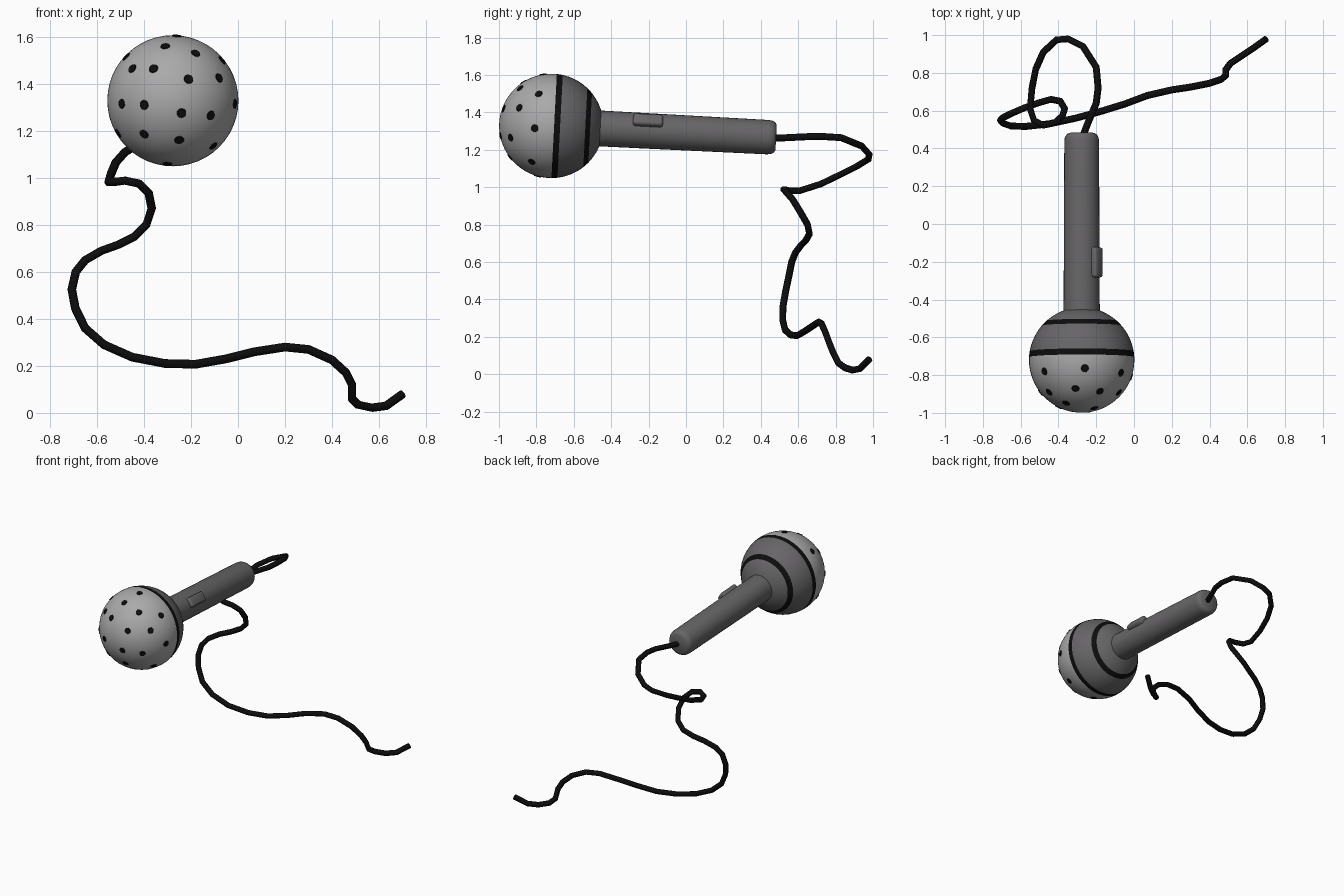
import bpy, bmesh, math
from mathutils import Matrix, Vector

if "Cube" in bpy.data.objects:
    bpy.data.objects.remove(bpy.data.objects["Cube"])


def material(name, rgb):
    m = bpy.data.materials.new(name)
    m.diffuse_color = (*rgb, 1)
    m.use_nodes = True
    m.node_tree.nodes["Principled BSDF"].inputs["Base Color"].default_value = m.diffuse_color
    return m


LIGHT = material("light grey", (0.40, 0.40, 0.40))
DARK = material("dark grey", (0.135, 0.13, 0.135))
BLACK = material("black", (0.004, 0.004, 0.004))

# Microphone frame: local +y runs from the head along the gently sloping handle
CENTRE = Vector((-0.277, -0.72, 1.328))
R = 0.279
FRAME = Matrix.Translation(CENTRE) @ Matrix.Rotation(-0.052, 4, 'X')


def finish(name, bm, mats, smooth=True):
    mesh = bpy.data.meshes.new(name)
    bm.to_mesh(mesh)
    bm.free()
    ob = bpy.data.objects.new(name, mesh)
    bpy.context.collection.objects.link(ob)
    for m in mats:
        mesh.materials.append(m)
    if smooth:
        bpy.ops.object.select_all(action='DESELECT')
        ob.select_set(True)
        bpy.context.view_layer.objects.active = ob
        bpy.ops.object.shade_smooth_by_angle(angle=math.radians(40))
    return ob


def revolve(profile, steps):
    """Revolve (distance along axis, radius) points around local y."""
    bm = bmesh.new()
    vs = [bm.verts.new((r, s, 0)) for s, r in profile]
    es = [bm.edges.new(p) for p in zip(vs, vs[1:])]
    bmesh.ops.spin(bm, geom=vs + es, axis=(0, 1, 0), cent=(0, 0, 0),
                   angle=2 * math.pi, steps=steps)
    bmesh.ops.remove_doubles(bm, verts=bm.verts, dist=1e-5)
    bmesh.ops.recalc_face_normals(bm, faces=bm.faces)
    return bm


# Head: ball with two black bands; rings are placed on the band edges
BANDS = [(0.015, 0.047), (0.182, 0.208)]
angles = [math.pi * i / 32 for i in range(33)]
angles += [math.acos(-s / R) for band in BANDS for s in band]
bm = revolve([(-R * math.cos(a), R * math.sin(a)) for a in sorted(angles)], 48)
for f in bm.faces:
    s = f.calc_center_median().y
    if any(a < s < b for a, b in BANDS):
        f.material_index = 2
    else:
        f.material_index = 0 if s < BANDS[0][0] else 1
bm.transform(FRAME)
finish("head", bm, [LIGHT, DARK, BLACK])

# Grille dots: thin discs lying on the front half, given as (x, z)
DOTS = [(-0.31, 1.56), (-0.18, 1.53), (-0.45, 1.465), (-0.36, 1.465),
        (-0.21, 1.42), (-0.08, 1.425), (-0.495, 1.315), (-0.4, 1.31),
        (-0.013, 1.315), (-0.24, 1.275), (-0.115, 1.265), (-0.4, 1.185),
        (-0.25, 1.16), (-0.105, 1.135), (-0.3, 1.06), (-0.068, 1.5),
        (-0.475, 1.515), (-0.26, 1.603), (-0.51, 1.19)]
bm = bmesh.new()
for x, z in DOTS:
    dx, dz = x - CENTRE.x, z - CENTRE.z
    n = Vector((dx, -math.sqrt(max(R * R - dx * dx - dz * dz, 0)), dz)).normalized()
    m = Matrix.Translation(CENTRE + n * (R + 0.001)) @ n.to_track_quat('Z', 'Y').to_matrix().to_4x4()
    bmesh.ops.create_cone(bm, cap_ends=True, segments=10, radius1=0.021,
                          radius2=0.019, depth=0.004, matrix=m)
finish("grille_dots", bm, [BLACK], smooth=False)

# Handle: slightly tapered tube with a rounded end
bm = revolve([(0.22, 0), (0.22, 0.096), (1.16, 0.092), (1.18, 0.089),
              (1.195, 0.081), (1.203, 0.068), (1.204, 0)], 32)
bm.transform(FRAME)
finish("handle", bm, [DARK])

# Switch: rounded block on the upper right of the handle
bm = bmesh.new()
bmesh.ops.create_cube(bm, size=1)
bm.transform(Matrix.Diagonal((0.052, 0.16, 0.068, 1)))
bmesh.ops.bevel(bm, geom=bm.edges[:], offset=0.014, segments=3,
                profile=0.5, affect='EDGES')
bm.transform(FRAME @ Matrix.Rotation(math.radians(-35), 4, 'Y')
             @ Matrix.Translation((0.092, 0.515, 0)))
finish("switch", bm, [DARK])

# Cable: round tube following a loose trailing path
PATH = [(-.272, .46, 1.262), (-.25, .52, 1.264), (-.2, .64, 1.27), (-.19, .72, 1.272),
        (-.2, .83, 1.265), (-.27, .94, 1.22), (-.35, .98, 1.175),
        (-.41, .975, 1.15), (-.48, .91, 1.11), (-.52, .82, 1.065),
        (-.54, .72, 1.017), (-.55, .61, .982), (-.53, .55, .982),
        (-.48, .522, .988), (-.42, .535, .975), (-.38, .57, .935),
        (-.367, .61, .87), (-.39, .65, .8), (-.44, .66, .75),
        (-.51, .64, .715), (-.58, .615, .69), (-.65, .585, .65),
        (-.69, .565, .6), (-.707, .55, .525), (-.692, .533, .445),
        (-.65, .518, .36), (-.57, .517, .29), (-.45, .53, .237),
        (-.31, .56, .21), (-.18, .595, .207), (-.05, .635, .23),
        (.07, .68, .26), (.2, .71, .28), (.3, .725, .27),
        (.4, .745, .225), (.46, .765, .17), (.485, .785, .12),
        (.485, .815, .06), (.51, .85, .035), (.57, .89, .022),
        (.63, .93, .03), (.7, .98, .08)]
curve = bpy.data.curves.new("cable", 'CURVE')
curve.dimensions = '3D'
curve.bevel_depth = 0.0185
curve.bevel_resolution = 2
curve.use_fill_caps = True
spline = curve.splines.new('POLY')
spline.points.add(len(PATH) - 1)
for p, co in zip(spline.points, PATH):
    p.co = (*co, 1)
curve.materials.append(BLACK)
bpy.context.collection.objects.link(bpy.data.objects.new("cable", curve))
